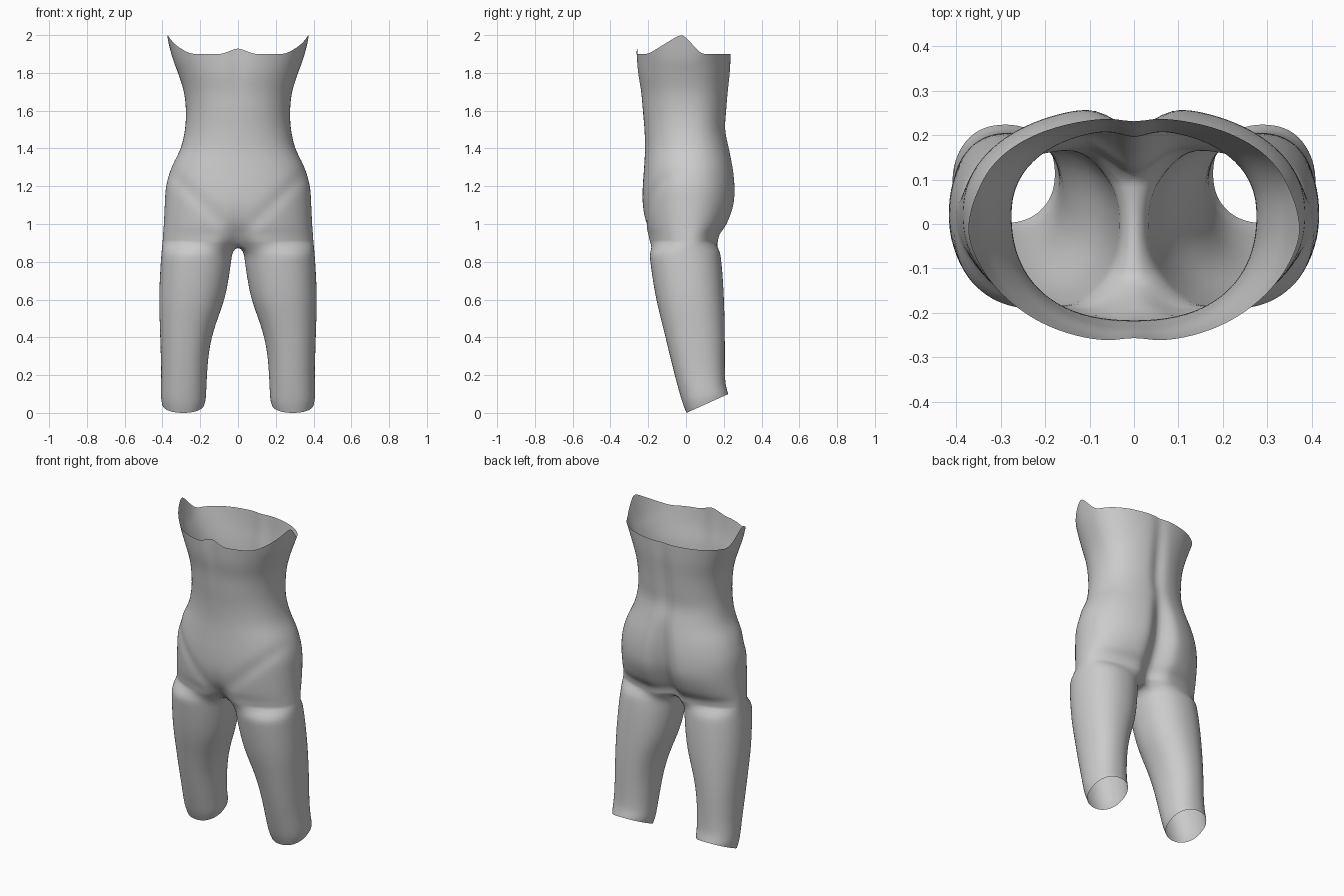
import bpy, bmesh, math

if "Cube" in bpy.data.objects:
    bpy.data.objects.remove(bpy.data.objects["Cube"])

M, K = 32, 12                  # outer columns, inner-thigh columns
SPAN = math.radians(148)       # part of each leg ring that continues the torso columns


def curve_power(v, n=2.2):
    return math.copysign(abs(v) ** (2 / n), v)


def refine(rows, steps):
    """Catmull-Rom interpolation between measurement rows."""
    out = []
    for i in range(len(rows) - 1):
        a, b, c, d = (rows[max(0, min(len(rows) - 1, i + k))] for k in (-1, 0, 1, 2))
        for s in range(steps):
            t = s / steps
            out.append([q + 0.5 * t * (r - p + t * (2 * p - 5 * q + 4 * r - e + t * (3 * (q - r) + e - p)))
                        for p, q, r, e in zip(a, b, c, d)])
    return out + [list(rows[-1])]


# z, half width, front y, back y, front centre dent, back centre dent
torso = [
    (1.90, .358, -.266, .240, .012, .012),
    (1.80, .318, -.258, .236, .010, .016),
    (1.70, .287, -.240, .226, .004, .020),
    (1.60, .276, -.230, .218, .002, .022),
    (1.50, .281, -.220, .212, .000, .020),
    (1.40, .304, -.217, .232, .000, .022),
    (1.30, .352, -.222, .254, .000, .045),
    (1.20, .381, -.229, .266, .000, .065),
    (1.10, .388, -.230, .262, .002, .080),
    (1.00, .393, -.220, .225, .020, .085),
    (.945, .397, -.207, .185, .045, .075),
    (.900, .400, -.200, .175, .075, .075),
]
# front z, back z, inner x, outer x, front y, back y
leg = [
    (.85, .86, .030, .405, -.195, .180),
    (.75, .76, .043, .412, -.183, .192),
    (.60, .61, .070, .418, -.158, .201),
    (.45, .47, .122, .414, -.121, .205),
    (.32, .35, .152, .410, -.090, .206),
    (.20, .24, .163, .407, -.060, .206),
    (.09, .16, .168, .409, -.030, .209),
    (.04, .12, .170, .408, -.014, .218),
    (.00, .10, .178, .402, .002, .224),
]


def torso_ring(row, top):
    z0, w, yf, yb, df, db = row
    pts = []
    for i in range(M + 1):
        a = -math.pi / 2 + math.pi * i / M
        x = 0 if i in (0, M) else w * curve_power(math.cos(a))
        s, z, yc = curve_power(math.sin(a)), z0, .02
        if s < 0:
            y = yc + (yc - yf) * s + df * math.exp(-(x / (.03 + .4 * df)) ** 2)
            # groin crease
            if z < 1.35:
                y += .011 * math.exp(-((z - .93 - .95 * x) / .035) ** 2) * min(1, x / .05)
        else:
            y = yc + (yb - yc) * s - db * math.exp(-(x / (.025 + .4 * db)) ** 2)
        if top:                # peaked rim at the sides and front centre
            z += .11 * max(0, 1 - abs(y + .02) / (.18 if y < -.02 else .1))
            x *= 1 + .5 * (z - z0)
            if y < 0:
                z += .035 * max(0, 1 - x / .08)
        pts.append((x, y, z))
    return pts


def leg_ring(row):
    zf, zb, xi, xo, yf, yb = row
    angles = [-SPAN + 2 * SPAN * i / M for i in range(M + 1)]
    angles += [SPAN + (2 * math.pi - 2 * SPAN) * k / (K + 1) for k in range(1, K + 1)]
    pts = []
    for a in angles:
        x = (xi + xo) / 2 + (xo - xi) / 2 * curve_power(math.cos(a))
        v = (1 + curve_power(math.sin(a))) / 2
        pts.append((x, yf + (yb - yf) * v, zf + (zb - zf) * v))
    return pts


bm = bmesh.new()


def bridge(upper, lower, closed):
    n = len(upper)
    for i in range(n if closed else n - 1):
        j = (i + 1) % n
        bm.faces.new((upper[i], lower[i], lower[j], upper[j]))


# torso shell
prev = None
for k, row in enumerate(refine(torso, 3)):
    ring = [bm.verts.new(p) for p in torso_ring(row, k == 0)]
    if prev:
        bridge(prev, ring, False)
    prev = ring

# crotch strip turns the open torso edge into a closed leg ring
back, front = prev[-1].co, prev[0].co
for k in range(1, K + 1):
    t = k / (K + 1)
    p = back.lerp(front, t)
    prev.append(bm.verts.new((0, p.y, p.z - .018 * math.sin(math.pi * t))))

# leg shell
for row in refine(leg, 2):
    ring = [bm.verts.new(p) for p in leg_ring(row)]
    bridge(prev, ring, True)
    prev = ring

bmesh.ops.recalc_face_normals(bm, faces=bm.faces)
mesh = bpy.data.meshes.new("lower_body")
bm.to_mesh(mesh)
bm.free()
# outward normals: the outermost face must point to +x
side = max(mesh.polygons, key=lambda p: p.center.x)
if side.normal.x < 0:
    mesh.flip_normals()
for p in mesh.polygons:
    p.use_smooth = True
body = bpy.data.objects.new("lower_body", mesh)
bpy.context.collection.objects.link(body)

# other half and smoothing
mirror = body.modifiers.new("mirror", 'MIRROR')
mirror.merge_threshold = .0005
sub = body.modifiers.new("smooth", 'SUBSURF')
sub.levels = sub.render_levels = 1
